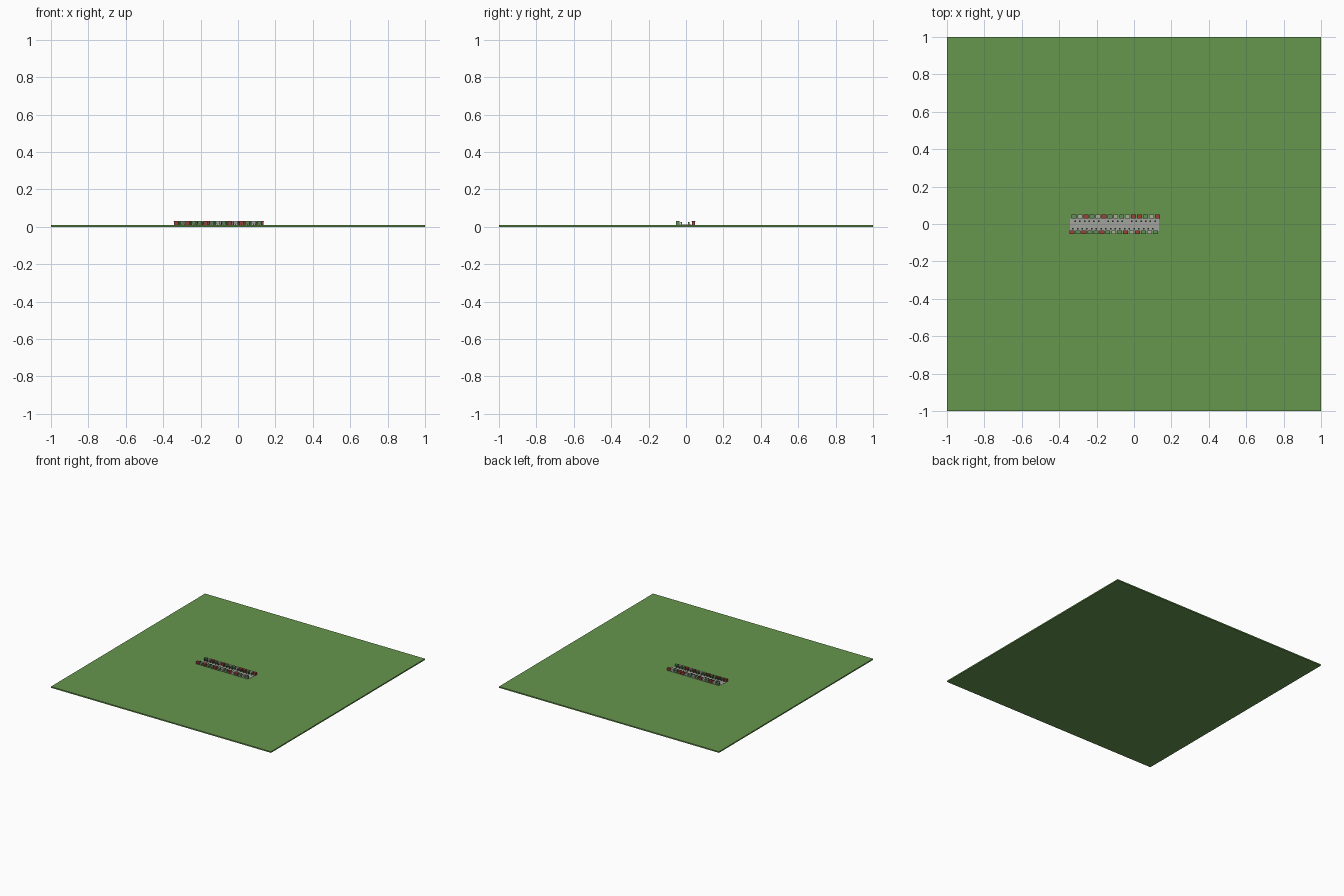
import bpy

cube = bpy.data.objects.get("Cube")
if cube:
    bpy.data.objects.remove(cube, do_unlink=True)


def material(name, r, g, b):
    m = bpy.data.materials.new(name)
    m.use_nodes = True
    m.diffuse_color = (r, g, b, 1)
    m.node_tree.nodes["Principled BSDF"].inputs["Base Color"].default_value = (r, g, b, 1)
    return m


GRASS = material("grass green", 0.133, 0.305, 0.074)
ROAD = material("road grey", 0.36, 0.36, 0.34)
RED = material("brick red", 0.36, 0.05, 0.04)
GREEN = material("house green", 0.13, 0.27, 0.10)
GREY = material("house grey", 0.42, 0.41, 0.37)
LEAF = material("leaf green", 0.04, 0.15, 0.03)
TRUNK = material("trunk brown", 0.10, 0.05, 0.025)
GLASS = material("window dark", 0.05, 0.07, 0.09)
GROUND = 0.01


def box(name, centre, size, mat):
    """Box given by the centre of its base and its full size."""
    hx, hy, h = size[0] / 2, size[1] / 2, size[2]
    x, y, z = centre
    verts = [(x + sx * hx, y + sy * hy, z + k * h)
             for k in (0, 1) for sx, sy in ((-1, -1), (1, -1), (1, 1), (-1, 1))]
    faces = [(3, 2, 1, 0), (4, 5, 6, 7)]
    faces += [(i, (i + 1) % 4, (i + 1) % 4 + 4, i + 4) for i in range(4)]
    mesh = bpy.data.meshes.new(name)
    mesh.from_pydata(verts, [], faces)
    mesh.materials.append(mat)
    obj = bpy.data.objects.new(name, mesh)
    bpy.context.collection.objects.link(obj)
    return obj


def house(x, y, mat):
    """Flat-roofed house with a door and windows on its street side and back."""
    w, d, h = 0.024, 0.017, 0.019
    box("house_walls", (x, y, GROUND), (w, d, h), mat)
    box("house_roof", (x, y, GROUND + h), (w + 0.002, d + 0.002, 0.002), mat)
    for side in (-1, 1):
        face = y + side * d / 2
        for dx in (-0.007, 0.007):
            box("house_window", (x + dx, face, GROUND + 0.009), (0.005, 0.0006, 0.005), GLASS)
        box("house_door", (x, face, GROUND), (0.004, 0.0006, 0.008), TRUNK)


def tree(x, y):
    """Small street tree with a block crown."""
    box("tree_trunk", (x, y, GROUND), (0.003, 0.003, 0.009), TRUNK)
    box("tree_crown", (x, y, GROUND + 0.008), (0.008, 0.008, 0.009), LEAF)


# Lawn and street
box("lawn", (0, 0, 0), (2, 2, GROUND), GRASS)
box("street", (-0.104, -0.004, GROUND), (0.474, 0.066, 0.0012), ROAD)

# Two facing rows of houses
paint = {"r": RED, "g": GREEN, "w": GREY}
for start, y, row in ((-0.331, -0.044, "rgrggrgwgrwrgwg"),
                      (-0.320, 0.040, "gwrgwrgwgwrrgwr")):
    for i, c in enumerate(row):
        house(start + i * 0.0318, y, paint[c])

# Trees along both kerbs
for start, y in ((-0.327, -0.025), (-0.315, 0.016)):
    for i in range(18):
        if not (y > 0 and i in (6, 11)):
            tree(start + i * 0.0252, y)
